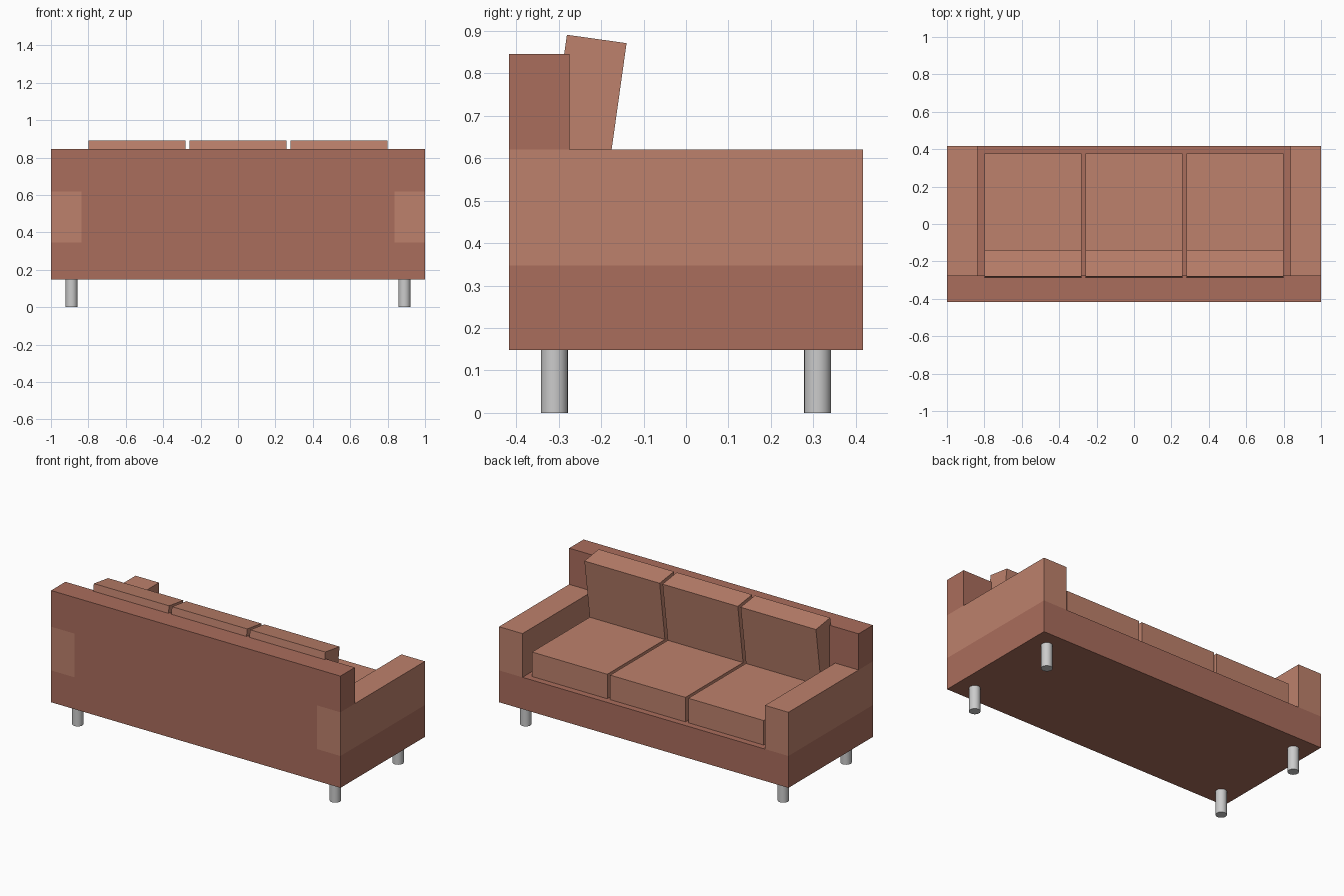
import bpy, bmesh
from math import radians, sin, cos

if "Cube" in bpy.data.objects:
    bpy.data.objects.remove(bpy.data.objects["Cube"])


def material(name, color):
    m = bpy.data.materials.new(name)
    m.diffuse_color = color
    m.use_nodes = True
    m.node_tree.nodes["Principled BSDF"].inputs["Base Color"].default_value = m.diffuse_color
    return m


DARK = material("frame_fabric", (0.40, 0.153, 0.107, 1))
LIGHT = material("cushion_fabric", (0.51, 0.22, 0.15, 1))


def prism(name, profile, axis, lo, hi, mat):
    """Extrude a 2D profile along x (profile = y,z) or y (profile = x,z)."""
    bm = bmesh.new()
    pts = [(lo, a, b) if axis == 'x' else (a, lo, b) for a, b in profile]
    face = bm.faces.new([bm.verts.new(p) for p in pts])
    ext = bmesh.ops.extrude_face_region(bm, geom=[face])
    moved = [v for v in ext['geom'] if isinstance(v, bmesh.types.BMVert)]
    d = hi - lo
    bmesh.ops.translate(bm, verts=moved, vec=(d, 0, 0) if axis == 'x' else (0, d, 0))
    bmesh.ops.recalc_face_normals(bm, faces=bm.faces)
    mesh = bpy.data.meshes.new(name)
    bm.to_mesh(mesh)
    bm.free()
    mesh.materials.append(mat)
    ob = bpy.data.objects.new(name, mesh)
    bpy.context.collection.objects.link(ob)
    return ob


def box(name, x, y, z, mat):
    return prism(name, [(y[0], z[0]), (y[1], z[0]), (y[1], z[1]), (y[0], z[1])],
                 'x', x[0], x[1], mat)


D = 0.417                               # half depth
BASE_Z, DECK_Z, ARM_Z, TOP_Z = 0.148, 0.347, 0.62, 0.846
ARM_X = 0.838                           # inner face of the arms

# Base frame
box("base", (-1, 1), (-D, D), (BASE_Z, DECK_Z), DARK)

# Backrest: fits between the arms below, runs over them above
prism("backrest", [(-ARM_X, DECK_Z), (ARM_X, DECK_Z), (ARM_X, ARM_Z), (1, ARM_Z),
                   (1, TOP_Z), (-1, TOP_Z), (-1, ARM_Z), (-ARM_X, ARM_Z)],
      'y', -D, -0.275, DARK)

# Arms
for side, s in (("left", -1), ("right", 1)):
    box(side + "_arm", sorted((s * ARM_X, s)), (-D, D), (DECK_Z, ARM_Z), LIGHT)

# Seat cushions and forward-leaning back cushions
t = radians(8)
top_y, top_z, thick, height = -0.14, 0.871, 0.142, 0.38
down = (-sin(t) * height, -cos(t) * height)
back = (-cos(t) * thick, sin(t) * thick)
lean = [(top_y, top_z),
        (top_y + back[0], top_z + back[1]),
        (top_y + back[0] + down[0], top_z + back[1] + down[1]),
        (top_y + down[0], top_z + down[1])]
for i, cx in enumerate((-0.54, 0, 0.54), 1):
    xs = (cx - 0.26, cx + 0.26)
    box(f"seat_cushion_{i}", xs, (-0.275, 0.377), (DECK_Z, 0.50), LIGHT)
    prism(f"back_cushion_{i}", lean, 'x', xs[0], xs[1], LIGHT)

# Round metal legs
for side, x in (("left", -0.89), ("right", 0.89)):
    for end, y in (("front", -0.31), ("rear", 0.31)):
        bpy.ops.mesh.primitive_cylinder_add(vertices=20, radius=0.032, depth=BASE_Z,
                                            location=(x, y, BASE_Z / 2))
        bpy.context.object.name = f"{end}_{side}_leg"
        bpy.ops.object.shade_smooth_by_angle()
